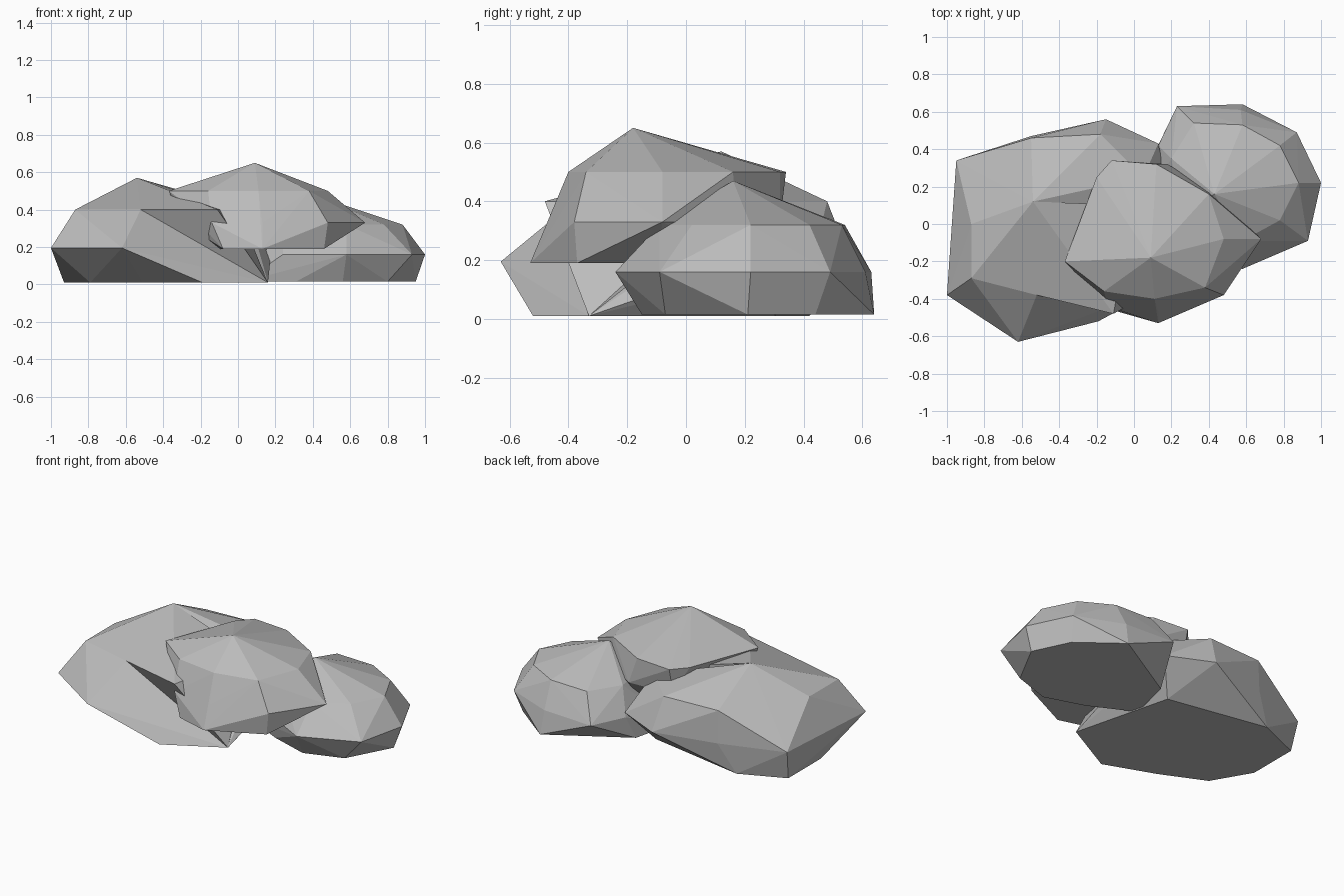
import bpy, bmesh

cube = bpy.data.objects.get("Cube")
if cube:
    bpy.data.objects.remove(cube, do_unlink=True)

stone = bpy.data.materials.new("grey_stone")
stone.use_nodes = True
grey = (0.5, 0.5, 0.5, 1)
stone.diffuse_color = grey
shader = next(n for n in stone.node_tree.nodes if n.type == 'BSDF_PRINCIPLED')
shader.inputs["Base Color"].default_value = grey
shader.inputs["Roughness"].default_value = 0.9


def boulder(name, peak, **rings):
    """Faceted boulder: convex skin over a peak and rings of (height, corners)."""
    bm = bmesh.new()
    bm.verts.new(peak)
    for height, corners in rings.values():
        for x, y in corners:
            bm.verts.new((x, y, height))
    hull = bmesh.ops.convex_hull(bm, input=bm.verts[:])
    inside = set(hull["geom_interior"]) | set(hull["geom_unused"])
    loose = [g for g in inside if isinstance(g, bmesh.types.BMVert)]
    bmesh.ops.delete(bm, geom=loose, context='VERTS')
    bmesh.ops.recalc_face_normals(bm, faces=bm.faces[:])
    mesh = bpy.data.meshes.new(name)
    bm.to_mesh(mesh)
    bm.free()
    mesh.materials.append(stone)
    obj = bpy.data.objects.new(name, mesh)
    bpy.context.collection.objects.link(obj)
    return obj


# Wide boulder on the right, undercut towards its base
wide_peak = (-.54, .12, .57)
boulder(
    "wide_boulder", wide_peak,
    shoulder=(.4, [(-.87, -.29), (-.87, 0), (-.55, .46), (-.18, .48),
                   (.05, .25), (-.52, -.38)]),
    waist=(.195, [(-1, -.38), (-.95, .34), (-.55, .47), (-.15, .56),
                  (.13, .43), (.18, .2), (-.62, -.63)]),
    base=(.01, [(-.93, .3), (-.93, -.03), (-.79, -.27), (-.51, -.4),
                (-.19, -.52), (.16, -.33), (0, .3), (-.65, .42)]),
)

# Overhanging ledge on the front of the wide boulder
boulder(
    "wide_boulder_ledge", wide_peak,
    shoulder=(.4, [(-.52, -.38), (-.11, -.48), (0, .1)]),
    base=(.01, [(.16, -.33), (0, .1)]),
)

# Small boulder on the left
boulder(
    "small_boulder", (.43, .16, .47),
    shoulder=(.32, [(.58, -.09), (.78, .02), (.88, .22), (.78, .42), (.58, .53),
                    (.32, .54), (.2, .35), (.25, .05)]),
    waist=(.16, [(.58, -.24), (.93, -.09), (1, .22), (.87, .49), (.57, .61),
                 (.23, .63), (.13, .42), (.24, -.06)]),
    base=(.015, [(.56, -.15), (.8, -.07), (.95, .21), (.84, .44), (.58, .64),
                 (.1, .36), (.03, .07), (.31, -.07)]),
)

# Boulder resting on top of the other two
boulder(
    "top_boulder", (.09, -.18, .65),
    shoulder=(.5, [(-.37, -.2), (-.2, .25), (-.12, .34), (.12, .32), (.4, .16),
                   (.48, -.08), (.38, -.34), (.11, -.4), (-.16, -.36)]),
    waist=(.33, [(-.3, -.2), (-.12, .3), (.18, .32), (.42, .17), (.68, -.08),
                 (.48, -.38), (.13, -.47), (-.14, -.44)]),
    base=(.19, [(-.08, -.47), (.13, -.53), (.46, -.37), (.42, -.1), (.2, .2),
                (-.15, 0)]),
)
